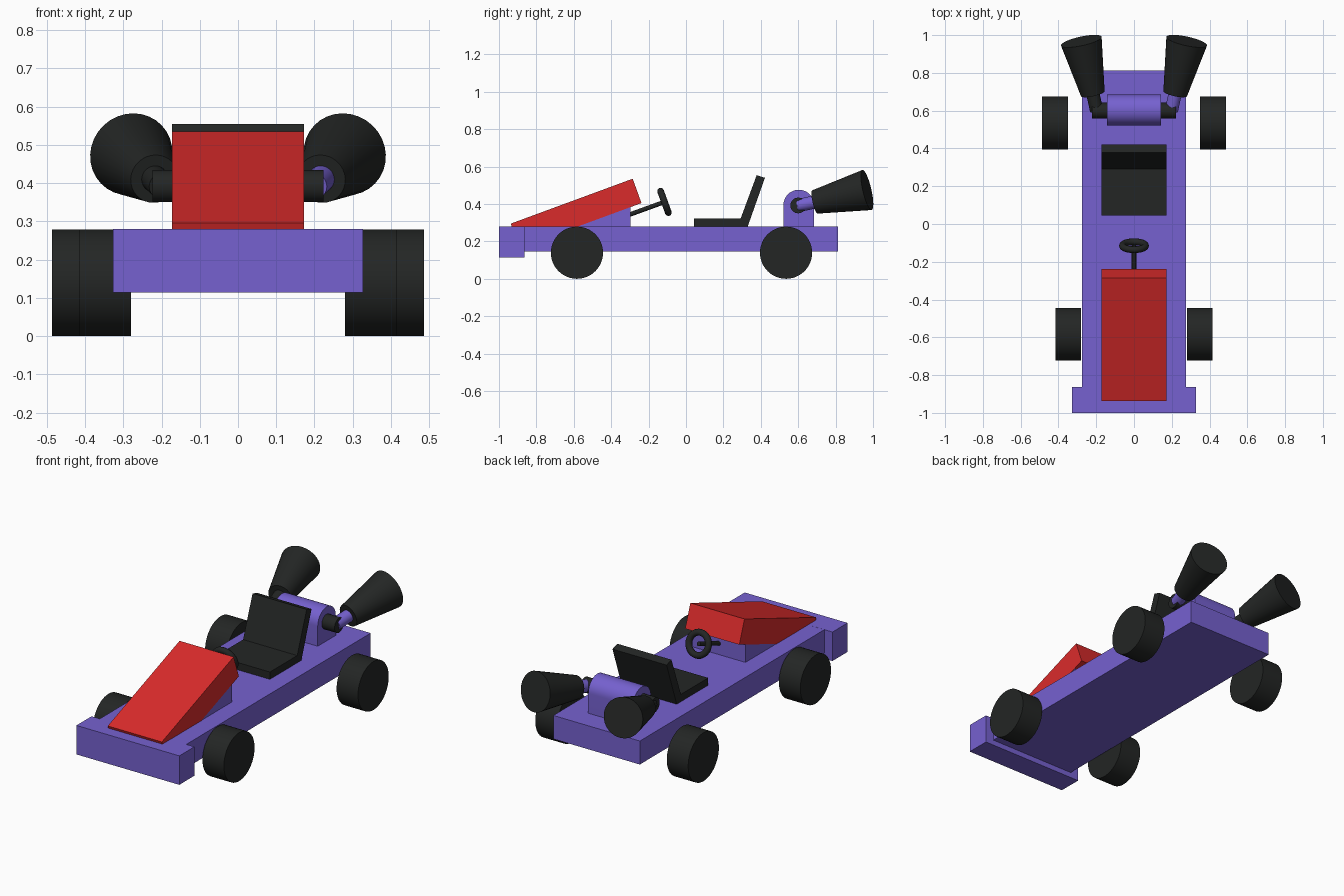
import bpy, bmesh, math
from mathutils import Vector, Matrix

if "Cube" in bpy.data.objects:
    bpy.data.objects.remove(bpy.data.objects["Cube"])


def material(name, rgb):
    m = bpy.data.materials.new(name)
    m.diffuse_color = (*rgb, 1)
    m.use_nodes = True
    m.node_tree.nodes["Principled BSDF"].inputs["Base Color"].default_value = m.diffuse_color
    return m


PURPLE = material("purple_paint", (0.18, 0.12, 0.63))
RED = material("red_paint", (0.70, 0.024, 0.024))
BLACK = material("black_rubber", (0.017, 0.019, 0.018))


def finish(name, bm, mat, smooth=False):
    bmesh.ops.recalc_face_normals(bm, faces=bm.faces)
    me = bpy.data.meshes.new(name)
    bm.to_mesh(me)
    bm.free()
    ob = bpy.data.objects.new(name, me)
    bpy.context.collection.objects.link(ob)
    me.materials.append(mat)
    if smooth:
        bpy.ops.object.select_all(action='DESELECT')
        ob.select_set(True)
        bpy.context.view_layer.objects.active = ob
        bpy.ops.object.shade_smooth_by_angle(angle=math.radians(35))
    return ob


def box(name, lo, hi, mat):
    lo, hi = Vector(lo), Vector(hi)
    bm = bmesh.new()
    bmesh.ops.create_cube(bm, size=1, matrix=Matrix.Translation((lo + hi) / 2)
                          @ Matrix.Diagonal((*(hi - lo), 1)))
    return finish(name, bm, mat)


def side_profile(name, pts, half, mat, smooth=False):
    """Extrude a (y, z) outline across x from -half to +half."""
    bm = bmesh.new()
    face = bm.faces.new([bm.verts.new((-half, y, z)) for y, z in pts])
    ext = bmesh.ops.extrude_face_region(bm, geom=[face])["geom"]
    bmesh.ops.translate(bm, vec=(2 * half, 0, 0),
                        verts=[v for v in ext if isinstance(v, bmesh.types.BMVert)])
    return finish(name, bm, mat, smooth)


def tube(name, a, b, r1, r2, mat, segments=32):
    """Capped cylinder or cone from a to b."""
    a, b = Vector(a), Vector(b)
    d = b - a
    bm = bmesh.new()
    bmesh.ops.create_cone(bm, cap_ends=True, segments=segments, radius1=r1, radius2=r2,
                          depth=d.length, matrix=Matrix.Translation((a + b) / 2)
                          @ d.to_track_quat('Z', 'Y').to_matrix().to_4x4())
    return finish(name, bm, mat, True)


# chassis and bumper
box("chassis", (-0.275, -0.9, 0.145), (0.275, 0.812, 0.28), PURPLE)
box("front_bumper", (-0.327, -1.0, 0.114), (0.327, -0.863, 0.2805), PURPLE)

# hood: tilted slab with a wedge support under it
side_profile("hood", [(-0.937, 0.295), (-0.285, 0.535), (-0.238, 0.405), (-0.89, 0.165)],
             0.172, RED)
side_profile("hood_support", [(-0.60, 0.27), (-0.297, 0.27), (-0.297, 0.42), (-0.55, 0.33)],
             0.170, PURPLE)

# steering column and wheel
hub = Vector((0, -0.115, 0.411))
column_dir = Vector((0, math.cos(math.radians(20)), math.sin(math.radians(20))))
tube("steering_column", hub - column_dir * 0.21, hub, 0.012, 0.012, BLACK, 16)
bpy.ops.mesh.primitive_torus_add(major_radius=0.061, minor_radius=0.018, major_segments=32,
                                 minor_segments=12, location=hub,
                                 rotation=column_dir.to_track_quat('Z', 'Y').to_euler())
ring = bpy.context.object
ring.name = "steering_wheel"
ring.data.materials.append(BLACK)
bpy.ops.object.shade_smooth()

# seat
side_profile("seat", [(0.044, 0.28), (0.33, 0.28), (0.422, 0.540), (0.378, 0.554),
                      (0.292, 0.322), (0.044, 0.322)], 0.172, BLACK)

# engine block with rounded top
arch = [(0.603 + 0.082 * math.cos(math.pi * i / 24), 0.394 + 0.082 * math.sin(math.pi * i / 24))
        for i in range(25)]
side_profile("engine", [(0.521, 0.275), (0.685, 0.275)] + arch, 0.142, PURPLE, True)

for side, s, pipe_mat in (("left", -1, BLACK), ("right", 1, PURPLE)):
    # wheels
    for end, x, y in (("front", 0.28, -0.583), ("rear", 0.35, 0.535)):
        tube(f"{end}_{side}_wheel", (s * x, y, 0.1395), (s * (x + 0.136), y, 0.1395),
             0.1395, 0.1395, BLACK, 48)
    # exhaust: stub, pipe and flared cone
    tube(f"{side}_exhaust_stub", (s * 0.13, 0.60, 0.392), (s * 0.223, 0.60, 0.392),
         0.042, 0.042, BLACK)
    tube(f"{side}_exhaust_pipe", (s * 0.198, 0.60, 0.392), (s * 0.222, 0.71, 0.415),
         0.035, 0.035, pipe_mat)
    tube(f"{side}_exhaust_cone", (s * 0.218, 0.69, 0.411), (s * 0.279, 0.968, 0.475),
         0.064, 0.11, BLACK)
